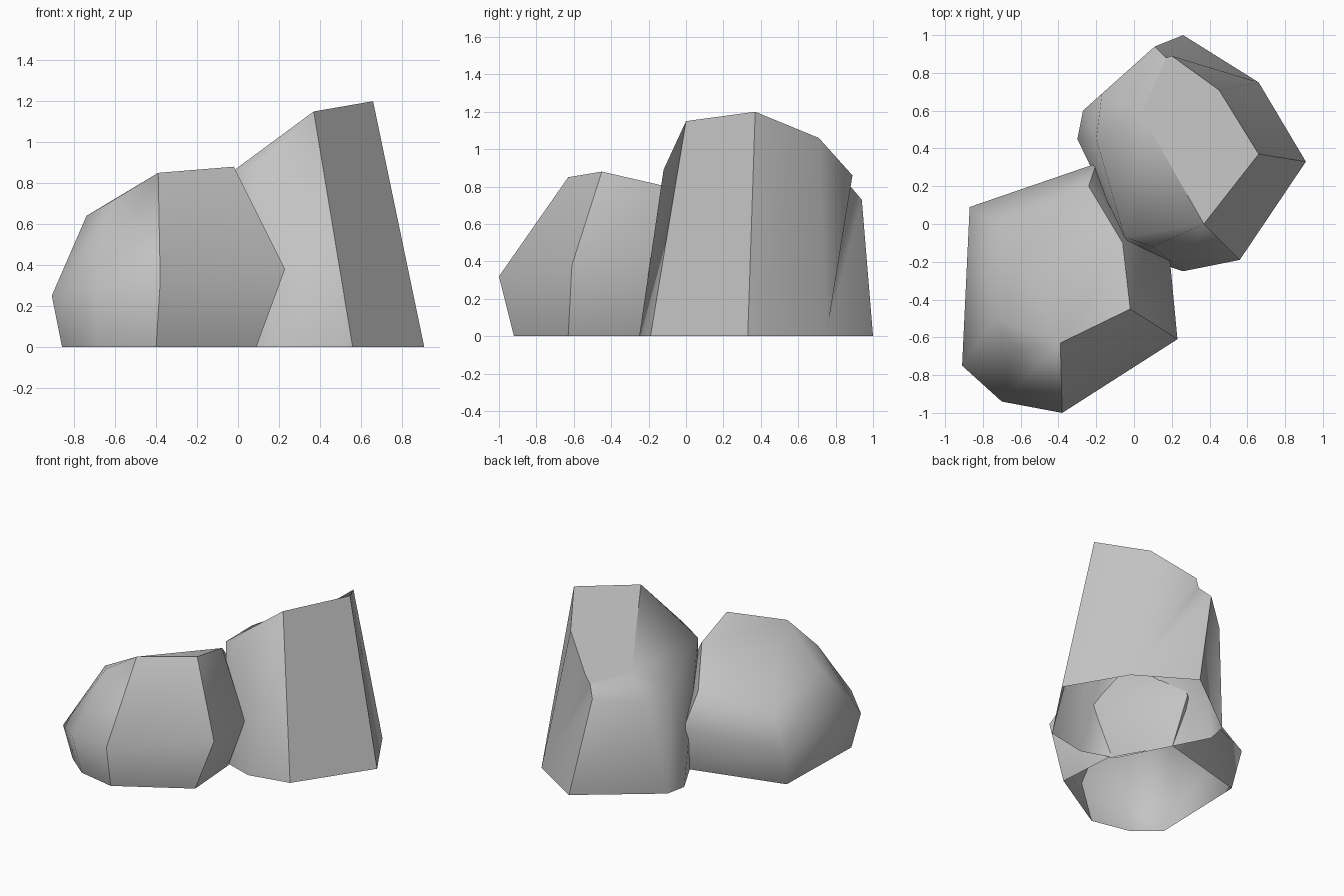
import bpy
import bmesh

default_cube = bpy.data.objects.get("Cube")
if default_cube:
    bpy.data.objects.remove(default_cube, do_unlink=True)

# One plain stone colour
stone_grey = bpy.data.materials.new("stone_grey")
stone_grey.use_nodes = True
stone_colour = (0.55, 0.55, 0.55, 1)
stone_grey.diffuse_color = stone_colour
shader = next(n for n in stone_grey.node_tree.nodes if n.type == "BSDF_PRINCIPLED")
shader.inputs["Base Color"].default_value = stone_colour
shader.inputs["Roughness"].default_value = 0.9


def band(lower, upper):
    """Faces joining two closed rings that have the same number of corners."""
    lower_next = lower[1:] + lower[:1]
    upper_next = upper[1:] + upper[:1]
    return [list(corners) for corners in zip(lower, lower_next, upper_next, upper)]


def path_edges(*paths):
    """Every edge along each of the given corner paths."""
    return {frozenset(pair) for path in paths for pair in zip(path, path[1:])}


def make_rock(name, faces, sharp_edges):
    """Smooth-shaded rock, split only along its hard ridges."""
    bm = bmesh.new()
    verts = {}
    for corners in faces:
        for point in corners:
            if point not in verts:
                verts[point] = bm.verts.new(point)
        face = bm.faces.new([verts[point] for point in corners])
        face.smooth = True
    for pair in sharp_edges:
        edge = bm.edges.get([verts[point] for point in pair])
        if edge:
            edge.smooth = False
    mesh = bpy.data.meshes.new(name)
    bm.to_mesh(mesh)
    bm.free()
    mesh.materials.append(stone_grey)
    rock = bpy.data.objects.new(name, mesh)
    bpy.context.collection.objects.link(rock)
    return rock


def ground(*outline):
    """Ring of corners resting on the ground."""
    return [(x, y, 0) for x, y in outline]


# Low rock: open foot, wide belly and a crown falling away to the back
low_foot = ground((-.4, -.92), (.09, -.63), (.06, -.2), (-.17, .2),
                  (-.84, .02), (-.86, -.71), (-.68, -.86))
low_belly = [(-.38, -1, .32), (.23, -.61, .38), (.19, -.19, .36), (-.2, .32, .35),
             (-.87, .09, .27), (-.91, -.75, .25), (-.7, -.94, .29)]
crown_front = (-.39, -.63, .85)
crown_peak = (-.02, -.45, .88)
crown_side = (-.06, -.1, .8)
crown_back = (-.24, .2, .6)
crown_corner = (-.72, 0, .5)
crown_left = (-.74, -.5, .64)
crown_shoulder = (-.62, -.66, .71)
low_crown = [crown_front, crown_peak, crown_side, crown_back,
             crown_corner, crown_left, crown_shoulder]
crown_faces = [
    [crown_front, crown_peak, crown_side],
    [crown_front, crown_side, crown_corner],
    [crown_side, crown_back, crown_corner],
    [crown_front, crown_corner, crown_left],
    [crown_front, crown_left, crown_shoulder],
]
low_columns = list(zip(low_foot, low_belly, low_crown))
make_rock(
    "low_rock",
    band(low_foot, low_belly) + band(low_belly, low_crown) + crown_faces,
    path_edges(low_columns[0], low_columns[1], low_crown[:4], low_columns[3]),
)

# Tall rock: open foot, steep sides, tilted top and lower back shoulder
tall_foot = ground((.56, -.19), (.91, .33), (.66, .75), (.26, 1),
                   (-.27, .6), (-.3, .45), (.02, -.17), (.26, -.25))
front_peak = (.37, 0, 1.15)
high_peak = (.66, .37, 1.2)
back_peak = (.45, .71, 1.06)
notch_top = (.2, .89, .86)
notch_inner = (.17, .88, .8)
notch_foot = (.11, .94, .73)
ledge = (.04, .58, .81)
shoulder_back = (-.17, .69, .7)
shoulder_side = (-.2, .45, .72)
shoulder_front = (-.05, -.07, .84)
brow = (.1, -.12, .89)

tall_rim = [front_peak, high_peak, back_peak, notch_foot,
            shoulder_back, shoulder_side, shoulder_front, brow]
tall_top = [front_peak, high_peak, back_peak, notch_top, notch_inner, ledge]
tall_sides = band(tall_foot, tall_rim)

# The back side is fanned from its foot corner so that the notch cuts into it
fan_foot = tall_foot[2]
back_edge = [tall_foot[3], notch_foot, notch_inner, notch_top, back_peak]
tall_sides[2:3] = [[fan_foot, a, b] for a, b in zip(back_edge, back_edge[1:])]

shoulder_faces = [
    [brow, front_peak, shoulder_front],
    [shoulder_front, front_peak, ledge, shoulder_side],
    [shoulder_side, ledge, shoulder_back],
    [shoulder_back, ledge, notch_inner, notch_foot],
]
tall_columns = list(zip(tall_foot, tall_rim))
make_rock(
    "tall_rock",
    tall_sides + shoulder_faces + [tall_top],
    path_edges(tall_columns[0], tall_columns[1], tall_columns[3],
               tall_top + tall_top[:1], (notch_foot, notch_inner)),
)
